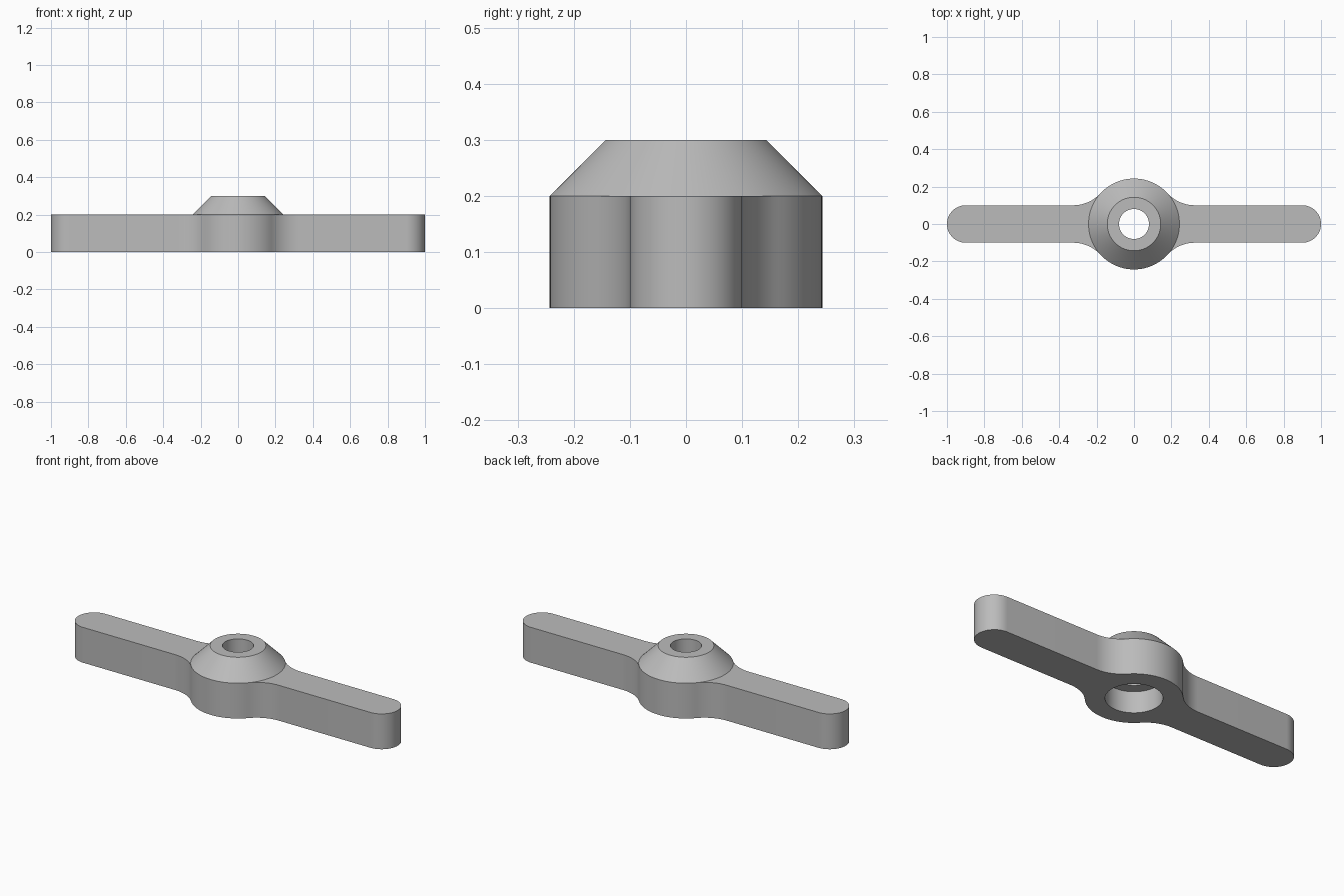
import bpy, bmesh
from math import sin, cos, pi, atan2, sqrt, radians

if "Cube" in bpy.data.objects:
    bpy.data.objects.remove(bpy.data.objects["Cube"])

HUB_R, TOP_R, BORE_R, RECESS_R = 0.243, 0.143, 0.08, 0.143
ARM_H, TOTAL_H, RECESS_H = 0.2, 0.3, 0.12
ARM_W, FILLET_R = 0.1, 0.2          # arm half width, blend radius
fillet_y = ARM_W + FILLET_R
fillet_x = sqrt((HUB_R + FILLET_R) ** 2 - fillet_y ** 2)
tangent = atan2(fillet_y, fillet_x)  # where the blend meets the hub


def arc(cx, cy, r, a0, a1, n):
    steps = [a0 + (a1 - a0) * i / n for i in range(n + 1)]
    return [(cx + r * cos(a), cy + r * sin(a)) for a in steps]


def turned(points):
    return [(-x, -y) for x, y in points]


# Plan outlines, counter-clockwise
arm = (arc(fillet_x, -fillet_y, FILLET_R, pi - tangent, pi / 2, 14)
       + arc(1 - ARM_W, 0, ARM_W, -pi / 2, pi / 2, 28)
       + arc(fillet_x, fillet_y, FILLET_R, -pi / 2, tangent - pi, 14))
hub_side = arc(0, 0, HUB_R, tangent, pi - tangent, 28)[1:-1]
inner_arc = arc(0, 0, HUB_R, -tangent, tangent, 26)[1:-1]
half = arm + hub_side
outline = half + turned(half)
half_circle = [arm[0]] + inner_arc + [arm[-1]] + hub_side
circle = half_circle + turned(half_circle)

bm = bmesh.new()


def ring(points, z, scale=1.0):
    return [bm.verts.new((x * scale, y * scale, z)) for x, y in points]


def bridge(a, b):
    for i in range(len(a)):
        j = (i + 1) % len(a)
        bm.faces.new((a[i], a[j], b[j], b[i]))


# Side walls of the arms and hub
low, high = ring(outline, 0), ring(outline, ARM_H)
bridge(low, high)

# Chamfered collar, bore and underside recess
levels = [(HUB_R, ARM_H), (TOP_R, TOTAL_H), (BORE_R, TOTAL_H),
          (BORE_R, RECESS_H), (RECESS_R, RECESS_H), (RECESS_R, 0)]
rings = [ring(circle, z, r / HUB_R) for r, z in levels]
for a, b in zip(rings, rings[1:]):
    bridge(a, b)

# Flat tops of the two arms, ending at the collar
for start, c_start in ((0, 0), (len(half), len(half_circle))):
    edge = high[start:start + len(arm)]
    collar = rings[0][c_start + 1:c_start + 1 + len(inner_arc)]
    bm.faces.new(edge + collar[::-1])

# Underside around the recess
edges = []
for loop in (low, rings[-1]):
    for i, v in enumerate(loop):
        edges.append(bm.edges.get((v, loop[(i + 1) % len(loop)])))
bmesh.ops.triangle_fill(bm, edges=edges, use_beauty=True, normal=(0, 0, -1))

bmesh.ops.remove_doubles(bm, verts=bm.verts[:], dist=0.0001)
bmesh.ops.recalc_face_normals(bm, faces=bm.faces[:])
mesh = bpy.data.meshes.new("lever_handle")
bm.to_mesh(mesh)
bm.free()
handle = bpy.data.objects.new("lever_handle", mesh)
bpy.context.collection.objects.link(handle)

# Plain grey finish
grey = bpy.data.materials.new("grey")
grey.use_nodes = True
color = (0.5, 0.5, 0.5, 1)
grey.diffuse_color = color
grey.node_tree.nodes["Principled BSDF"].inputs["Base Color"].default_value = color
mesh.materials.append(grey)

bpy.ops.object.select_all(action='DESELECT')
handle.select_set(True)
bpy.context.view_layer.objects.active = handle
bpy.ops.object.shade_smooth_by_angle(angle=radians(30))
